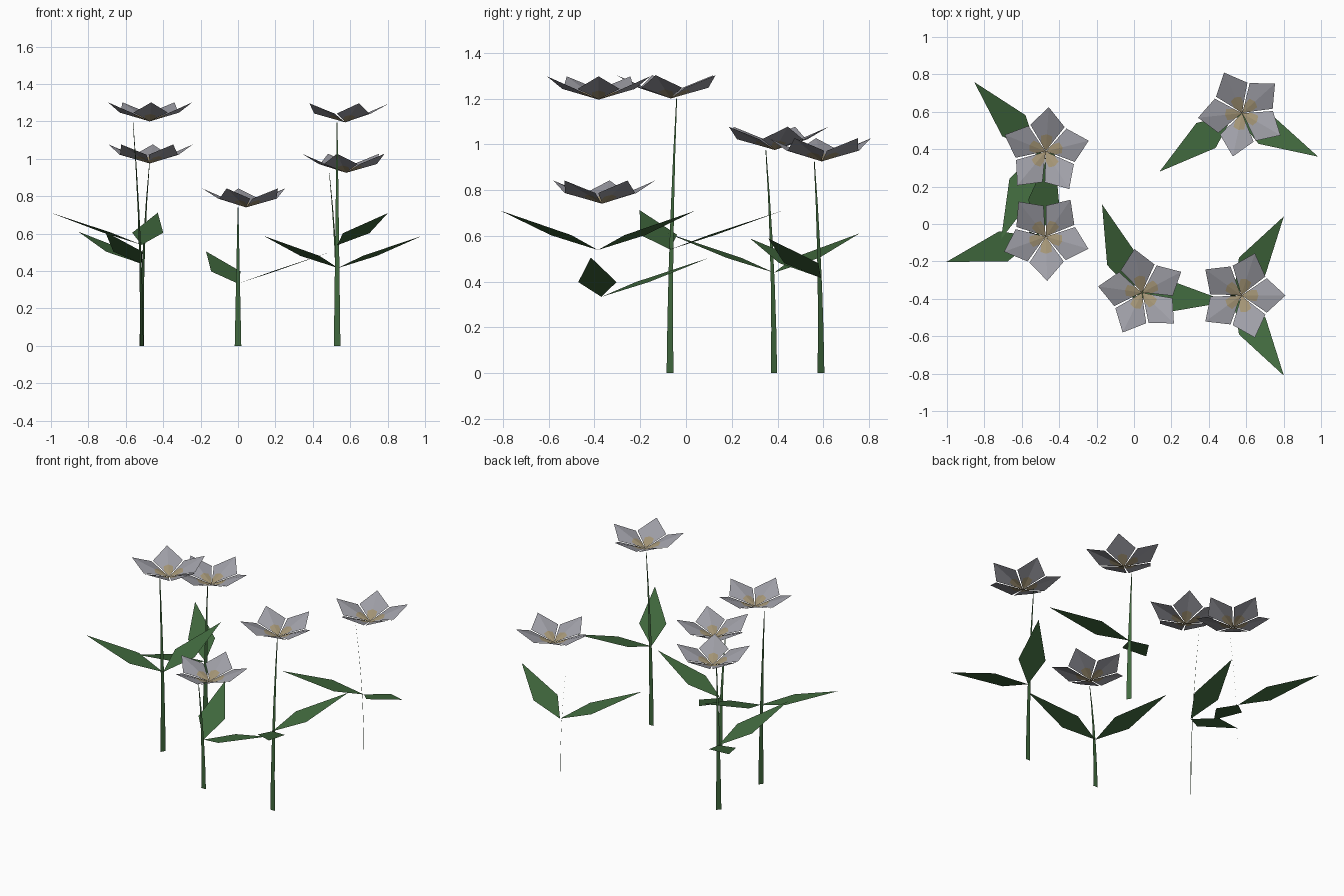
import bpy
import math
from mathutils import Matrix, Vector

cube = bpy.data.objects.get("Cube")
if cube:
    bpy.data.objects.remove(cube, do_unlink=True)


def make_material(name, rgb):
    mat = bpy.data.materials.new(name)
    mat.use_nodes = True
    colour = (*rgb, 1.0)
    mat.diffuse_color = colour
    mat.node_tree.nodes["Principled BSDF"].inputs["Base Color"].default_value = colour
    return mat


GREEN = make_material("leaf_green", (0.053, 0.143, 0.048))
GREY = make_material("petal_grey", (0.35, 0.35, 0.39))
BEIGE = make_material("centre_beige", (0.37, 0.30, 0.18))


def make_object(name, verts, faces, mats, indices=None):
    mesh = bpy.data.meshes.new(name)
    mesh.from_pydata([tuple(v) for v in verts], [], faces)
    for mat in mats:
        mesh.materials.append(mat)
    for poly, index in zip(mesh.polygons, indices or []):
        poly.material_index = index
    mesh.update()
    obj = bpy.data.objects.new(name, mesh)
    bpy.context.collection.objects.link(obj)
    return obj


def turn(degrees):
    return Matrix.Rotation(math.radians(degrees), 3, "Z")


def make_stem(name, base, height, lean_angle):
    # Flat ribbon that tapers and bends along its own normal
    lean = turn(lean_angle) @ Vector((0.055, 0, 0))
    side = turn(lean_angle + 90) @ Vector((0.0175, 0, 0))
    verts, faces, steps = [], [], 5
    for i in range(steps + 1):
        t = i / steps
        mid = base + lean * t * t + Vector((0, 0, height * t))
        half = side * (1 - 0.88 * t)
        verts += [mid - half, mid + half]
    for i in range(steps):
        k = 2 * i
        faces.append((k, k + 1, k + 3, k + 2))
    make_object(name, verts, faces, [GREEN])


def make_leaf(name, origin, angle):
    # Kite blade rising away from the stem
    length, rise, wide = 0.505, 0.172, 0.19
    z_wide = rise * wide / length
    outline = [(0, 0, 0), (wide, -0.084, z_wide), (length, 0, rise), (wide, 0.084, z_wide)]
    verts = [origin + turn(angle) @ Vector(p) for p in outline]
    make_object(name, verts, [(0, 1, 2, 3)], [GREEN])


def make_blossom(name, centre, first_angle):
    # Five upturned kite petals, each with a beige lobe at its root
    half = [(0.042, 0.027), (0.082, 0.03), (0.137, 0.092)]
    plan = [(0, 0), (0.092, 0), (0.237, 0)] + [(a, -b) for a, b in half] + half
    petal = [Vector((a, b, 0.43 * a - 0.13 * abs(b))) for a, b in plan]
    lobe = [(0, 3, 4, 1), (0, 1, 7, 6)]
    blade = [(3, 5, 4), (4, 5, 2, 1), (6, 7, 8), (7, 1, 2, 8)]
    verts, faces, indices = [], [], []
    for i in range(5):
        start = len(verts)
        verts += [centre + turn(first_angle + 72 * i) @ p for p in petal]
        faces += [tuple(start + v for v in f) for f in lobe + blade]
        indices += [1] * len(lobe) + [0] * len(blade)
    make_object(name, verts, faces, [GREY, BEIGE], indices)


# Name, stem base x and y, height, stem lean, leaf direction, petal direction
PLANTS = [
    ("back_right", -0.515, 0.385, 0.975, -41, 189.7, 14),
    ("front_right", -0.515, -0.07, 1.20, 148, 137.7, -16),
    ("back_left", 0.535, 0.59, 0.925, 212, 275.4, 42),
    ("front_middle", 0.0, -0.37, 0.74, -90, 52.3, 28),
    ("front_left", 0.53, -0.385, 1.195, 90, 0, 0),
]

for name, x, y, height, lean, leaves, petals in PLANTS:
    base = Vector((x, y, 0))
    make_stem(name + "_stem", base, height, lean)
    joint = base + Vector((0, 0, height * 0.45))
    for side, spread in (("a", -57.5), ("b", 57.5)):
        make_leaf(name + "_leaf_" + side, joint, leaves + spread)
    make_blossom(name + "_blossom", base + Vector((0.043, 0.003, height)), petals)
